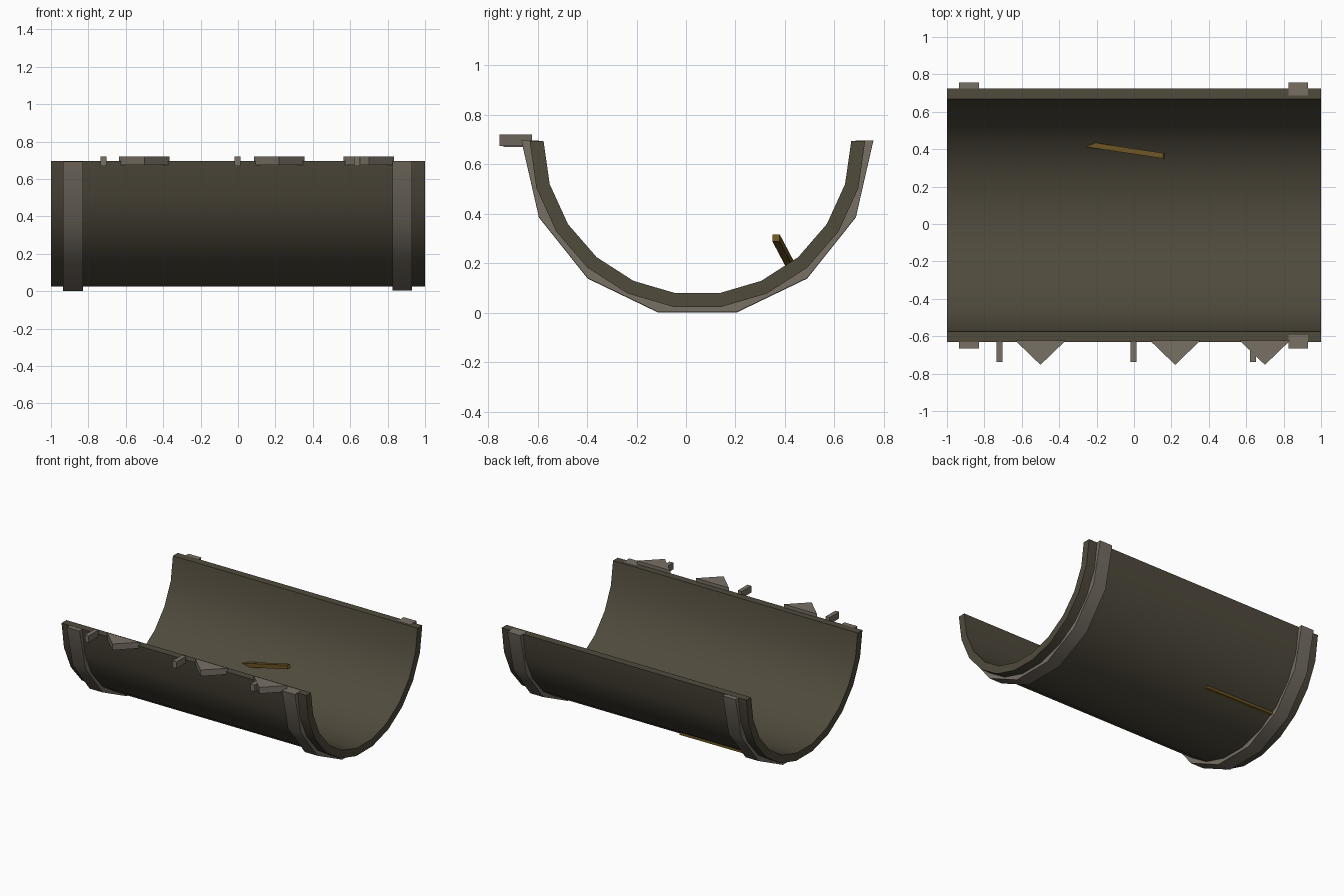
import bpy, bmesh, math
from mathutils import Vector

if "Cube" in bpy.data.objects:
    bpy.data.objects.remove(bpy.data.objects["Cube"])

CY, CZ = 0.046, 0.695   # axis of the half pipe


def material(name, rgb):
    m = bpy.data.materials.new(name)
    m.diffuse_color = (*rgb, 1)
    m.use_nodes = True
    m.node_tree.nodes["Principled BSDF"].inputs["Base Color"].default_value = m.diffuse_color
    return m


TROUGH = material("dark_olive_metal", (0.080, 0.069, 0.046))
TRIM = material("grey_trim", (0.185, 0.160, 0.130))
GOLD = material("old_gold_rod", (0.150, 0.090, 0.016))


def finish(name, bm, mat):
    bmesh.ops.recalc_face_normals(bm, faces=bm.faces)
    me = bpy.data.meshes.new(name)
    bm.to_mesh(me)
    bm.free()
    me.materials.append(mat)
    ob = bpy.data.objects.new(name, me)
    bpy.context.collection.objects.link(ob)
    return ob


def half_ring(name, r_out, r_in, segs, x0, x1, mat, cz=CZ):
    """Half pipe, open upwards, running along x."""
    bm = bmesh.new()
    rows = []
    for i in range(segs + 1):
        a = math.pi * i / segs
        c, s = math.cos(a), math.sin(a)
        rows.append([bm.verts.new((x, CY - r * c, cz - r * s))
                     for x, r in ((x0, r_out), (x1, r_out), (x1, r_in), (x0, r_in))])
    for a, b in zip(rows, rows[1:]):
        for k in range(4):
            n = (k + 1) % 4
            bm.faces.new((a[k], a[n], b[n], b[k]))
    bm.faces.new(rows[0])
    bm.faces.new(rows[-1])
    ob = finish(name, bm, mat)
    for p in ob.data.polygons:
        p.use_smooth = True
    ob.data.set_sharp_from_angle(angle=math.radians(30))
    return ob


def prism(name, pts, z0, z1, mat):
    """Upright prism from an outline in x and y."""
    bm = bmesh.new()
    lo = [bm.verts.new((x, y, z0)) for x, y in pts]
    hi = [bm.verts.new((x, y, z1)) for x, y in pts]
    bm.faces.new(lo)
    bm.faces.new(hi)
    for i in range(len(pts)):
        j = (i + 1) % len(pts)
        bm.faces.new((lo[i], lo[j], hi[j], hi[i]))
    return finish(name, bm, mat)


def rod(name, a, b, w, mat):
    """Square rod between two points."""
    a, b = Vector(a), Vector(b)
    d = (b - a).normalized()
    u = d.cross(Vector((0, 0, 1))).normalized() * w / 2
    v = u.cross(d).normalized() * w / 2
    bm = bmesh.new()
    ends = [[bm.verts.new(p + s * u + t * v)
             for s, t in ((-1, -1), (1, -1), (1, 1), (-1, 1))] for p in (a, b)]
    for e in ends:
        bm.faces.new(e)
    for i in range(4):
        j = (i + 1) % 4
        bm.faces.new((ends[0][i], ends[0][j], ends[1][j], ends[1][i]))
    return finish(name, bm, mat)


# main trough
half_ring("trough", 0.678, 0.622, 11, -1, 1, TROUGH)

# reinforcing bands near both ends
half_ring("left_band", 0.711, 0.64, 7, -0.935, -0.83, TRIM, CZ - 0.001)
half_ring("right_band", 0.711, 0.64, 7, 0.825, 0.93, TRIM, CZ + 0.001)

# pointed tabs along the front rim
for i, x in enumerate((-0.5, 0.22, 0.70)):
    prism(f"triangle_tab_{i + 1}",
          [(x - 0.135, -0.623), (x, -0.753), (x + 0.135, -0.623)], 0.674, 0.72, TRIM)

# small pegs along the front rim
for i, x in enumerate((-0.72, -0.002, 0.636)):
    prism(f"peg_{i + 1}", [(x - 0.016, -0.625), (x - 0.016, -0.738),
                           (x + 0.016, -0.738), (x + 0.016, -0.625)], 0.67, 0.719, TRIM)

# loose rod inside the trough and rod along its underside
rod("inner_rod", (-0.25, 0.426, 0.185), (0.16, 0.364, 0.303), 0.029, GOLD)
rod("outer_rod", (-0.84, 0.44, 0.152), (-0.26, 0.436, 0.148), 0.024, GOLD)
